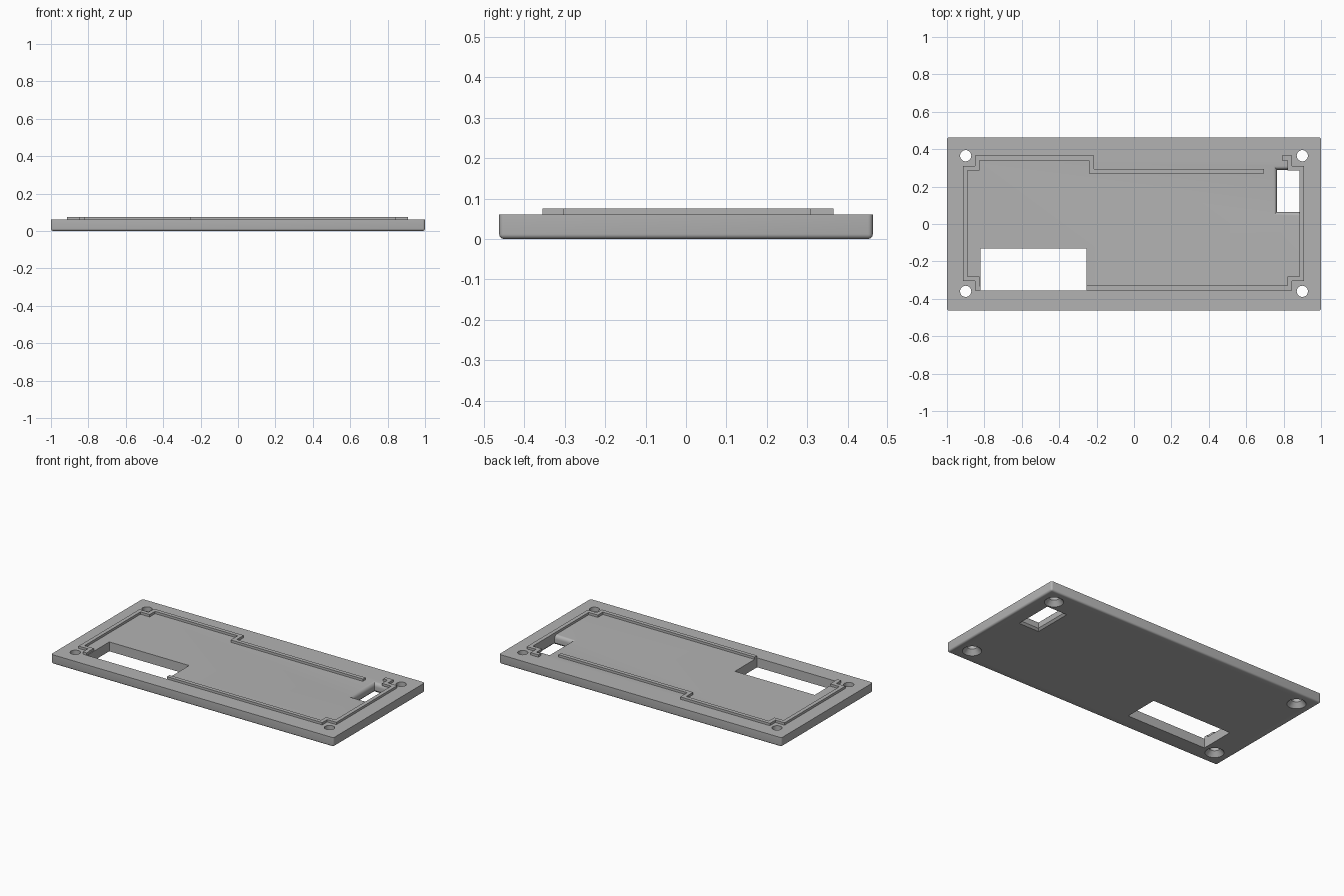
import bpy, bmesh, math
from mathutils import Vector

if "Cube" in bpy.data.objects:
    bpy.data.objects.remove(bpy.data.objects["Cube"], do_unlink=True)

grey = bpy.data.materials.new("plain grey")
grey.use_nodes = True
colour = (0.45, 0.45, 0.45, 1)
grey.diffuse_color = colour
grey.node_tree.nodes["Principled BSDF"].inputs["Base Color"].default_value = colour

TOP = 0.06        # plate thickness
RIM_TOP = 0.075   # top of the locating rim


def make_object(name, bm):
    bmesh.ops.recalc_face_normals(bm, faces=bm.faces)
    mesh = bpy.data.meshes.new(name)
    bm.to_mesh(mesh)
    bm.free()
    mesh.materials.append(grey)
    obj = bpy.data.objects.new(name, mesh)
    bpy.context.collection.objects.link(obj)
    return obj


def loft(bm, rings):
    """Close a solid through rings with equal point counts."""
    loops = [[bm.verts.new(p) for p in ring] for ring in rings]
    n = len(loops[0])
    for low, high in zip(loops, loops[1:]):
        for i in range(n):
            j = (i + 1) % n
            bm.faces.new((low[i], low[j], high[j], high[i]))
    bm.faces.new(loops[0][::-1])
    bm.faces.new(loops[-1])


def rectangle(x0, x1, y0, y1, z):
    return [(x0, y0, z), (x1, y0, z), (x1, y1, z), (x0, y1, z)]


def circle(x, y, r, z, n=32):
    return [(x + r * math.cos(math.tau * i / n), y + r * math.sin(math.tau * i / n), z)
            for i in range(n)]


def rim(name, path, width=0.025):
    """Raised strip along a right-angled centre line, with mitred corners."""
    pts = [Vector(p) for p in path]
    normals = []
    for a, b in zip(pts, pts[1:]):
        d = (b - a).normalized()
        normals.append(Vector((-d.y, d.x)))
    shifts = [normals[0]] + [a + b for a, b in zip(normals, normals[1:])] + [normals[-1]]
    left = [p + s * width / 2 for p, s in zip(pts, shifts)]
    right = [p - s * width / 2 for p, s in zip(pts, shifts)]
    outline = left + right[::-1]
    bm = bmesh.new()
    loft(bm, [[(p.x, p.y, z) for p in outline] for z in (TOP, RIM_TOP)])
    return make_object(name, bm)


# Plate with rounded upright corners and bottom edges
bm = bmesh.new()
loft(bm, [rectangle(-1, 1, -0.4625, 0.4625, z) for z in (0, TOP)])
soft = [e for e in bm.edges if min(v.co.z for v in e.verts) < 0.01]
bmesh.ops.bevel(bm, geom=soft, offset=0.012, segments=4, profile=0.5, affect='EDGES')
plate = make_object("base_plate", bm)

# Openings: large window, flared port window, countersunk screw holes
bm = bmesh.new()
loft(bm, [rectangle(-0.82, -0.255, -0.355, -0.13, z) for z in (-0.1, 0.1)])
flare = [(-0.02, 0.012), (0, 0.012), (0.012, 0)]
for i in range(7):
    a = math.pi / 2 * i / 6
    flare.append((0.035 + 0.025 * math.sin(a), 0.02 * (1 - math.cos(a))))
flare.append((0.1, 0.02))
loft(bm, [rectangle(0.765 - g, 0.885 + (g if z < 0.02 else 0), 0.065 - g, 0.29 + g, z)
          for z, g in flare])
for x in (-0.9, 0.9):
    for y in (-0.36, 0.365):
        loft(bm, [circle(x, y, r, z) for r, z in
                  ((0.055, -0.02), (0.055, 0), (0.03, 0.03), (0.03, 0.1))])
cutter = make_object("opening_cutter", bm)
cutter.hide_render = True

cut = plate.modifiers.new("openings", 'BOOLEAN')
cut.object = cutter
cut.operation = 'DIFFERENCE'
cut.solver = 'EXACT'
bpy.context.view_layer.objects.active = plate
plate.select_set(True)
bpy.ops.object.modifier_apply(modifier=cut.name)
bpy.data.objects.remove(cutter, do_unlink=True)
bpy.ops.object.shade_smooth_by_angle(angle=math.radians(30))

# Locating rim in two runs
rim("left_and_back_rim", [
    (-0.822, -0.343), (-0.8375, -0.343), (-0.8375, -0.2925), (-0.9025, -0.2925),
    (-0.9025, 0.2975), (-0.8375, 0.2975), (-0.8375, 0.3525),
    (-0.2275, 0.3525), (-0.2275, 0.2825), (0.695, 0.2825)])
rim("front_and_right_rim", [
    (-0.255, -0.3425), (0.8325, -0.3425), (0.8325, -0.2925), (0.8975, -0.2925),
    (0.8975, 0.2975), (0.8325, 0.2975), (0.8325, 0.3525), (0.79, 0.3525)])
